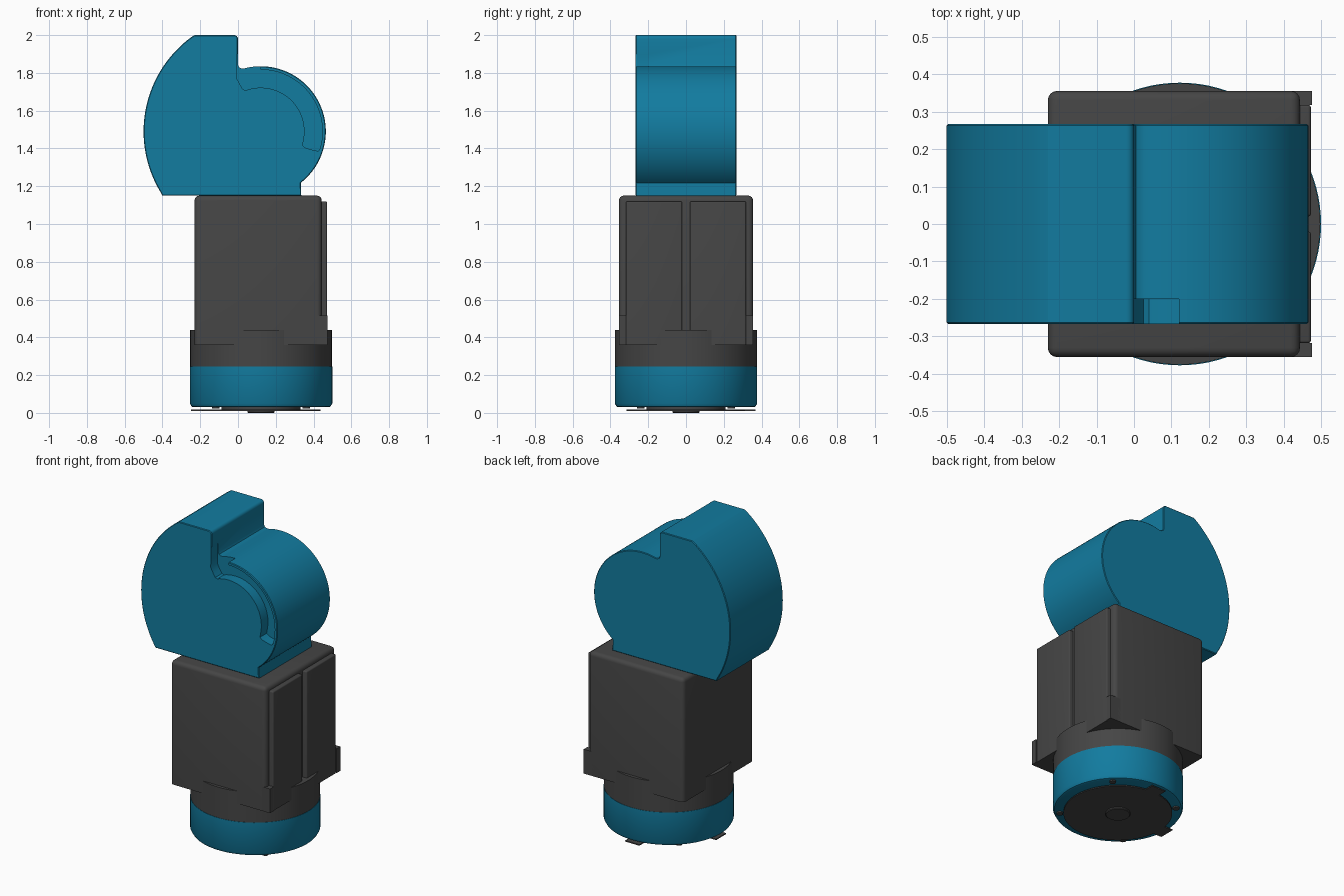
import bpy, bmesh
from math import cos, sin, radians, pi
from mathutils import Matrix

if "Cube" in bpy.data.objects:
    bpy.data.objects.remove(bpy.data.objects["Cube"])

CX, CZ = 0.12, 1.49      # pivot of the head, in the xz plane
BX = 0.122               # axis of the round base


def material(name, rgb):
    m = bpy.data.materials.new(name)
    m.diffuse_color = (*rgb, 1)
    m.use_nodes = True
    m.node_tree.nodes["Principled BSDF"].inputs["Base Color"].default_value = m.diffuse_color
    return m


TEAL = material("teal", (0.006, 0.2, 0.35))
DARK = material("dark_grey", (0.06, 0.06, 0.06))


def finish(name, bm, mat):
    bmesh.ops.recalc_face_normals(bm, faces=bm.faces)
    me = bpy.data.meshes.new(name)
    bm.to_mesh(me)
    bm.free()
    me.materials.append(mat)
    ob = bpy.data.objects.new(name, me)
    bpy.context.collection.objects.link(ob)
    return ob


def select(ob):
    bpy.ops.object.select_all(action='DESELECT')
    ob.select_set(True)
    bpy.context.view_layer.objects.active = ob


def smooth(ob):
    select(ob)
    bpy.ops.object.shade_smooth_by_angle(angle=radians(30))


def arc(r, a0, a1, n, cx=CX, cz=CZ):
    return [(cx + r * cos(radians(a0 + (a1 - a0) * i / n)),
             cz + r * sin(radians(a0 + (a1 - a0) * i / n))) for i in range(n + 1)]


def prism(name, pts, y0, y1, mat, bevel=0):
    """Extrude an xz profile along y, rounding only the two outline rims."""
    bm = bmesh.new()
    f = bm.faces.new([bm.verts.new((x, y0, z)) for x, z in pts])
    g = bmesh.ops.extrude_face_region(bm, geom=[f])
    vs = [v for v in g['geom'] if isinstance(v, bmesh.types.BMVert)]
    bmesh.ops.translate(bm, verts=vs, vec=(0, y1 - y0, 0))
    if bevel:
        rim = [e for e in bm.edges if abs(e.verts[0].co.y - e.verts[1].co.y) < 1e-6]
        bmesh.ops.bevel(bm, geom=rim, offset=bevel, segments=1, affect='EDGES', profile=0.5)
    return finish(name, bm, mat)


def box(name, x, y, z, mat, bevel=0, keep=lambda e: True):
    bm = bmesh.new()
    bmesh.ops.create_cube(bm, size=1)
    for v in bm.verts:
        v.co = [lo + (c + 0.5) * (hi - lo) for c, (lo, hi) in zip(v.co, (x, y, z))]
    if bevel:
        bmesh.ops.bevel(bm, geom=[e for e in bm.edges if keep(e)], offset=bevel,
                        segments=4, affect='EDGES', profile=0.5)
    ob = finish(name, bm, mat)
    smooth(ob)
    return ob


def lathe(name, prof, mat, x=BX, y=0, n=96):
    """Closed solid of revolution from (radius, z) pairs, bottom to top."""
    bm = bmesh.new()
    rings = [[bm.verts.new((x + r * cos(2 * pi * i / n), y + r * sin(2 * pi * i / n), z))
              for i in range(n)] for r, z in prof]
    for a, b in zip(rings, rings[1:]):
        for i in range(n):
            j = (i + 1) % n
            bm.faces.new((a[i], a[j], b[j], b[i]))
    bm.faces.new(rings[0])
    bm.faces.new(rings[-1])
    ob = finish(name, bm, mat)
    smooth(ob)
    return ob


# Head: large back arc, stepped top, smaller round nose
outline = (arc(0.62, 124.5, 213, 40)
           + [(0.335, 1.15)]
           + arc(0.345, -52, 105, 56)
           + [(0.018, 1.824), (0.006, 1.829), (0, 1.842)]
           + arc(0.02, 0, 90, 4, -0.02, 1.98))
outline[0] = (-0.23, 2.0)
outline[40] = (-0.40, 1.15)
head = prism("head", outline, -0.267, 0.267, TEAL, 0.004)

# Curved pocket in the front of the head, open at the top left
pocket = ([(-0.004, 1.9), (-0.006, 1.77), (0.012, 1.735), (0.026, 1.713)]
          + arc(0.232, 110, -12, 32)
          + [(0.342, 1.415), (0.36, 1.402), (0.395, 1.392), (0.425, 1.386)]
          + arc(0.327, -16, 90, 32) + [(CX, 1.9)])
cutter = prism("pocket_cutter", pocket, -0.35, -0.2, TEAL)
cutter.hide_render = True
mod = head.modifiers.new("pocket", 'BOOLEAN')
mod.operation, mod.solver, mod.object = 'DIFFERENCE', 'EXACT', cutter
select(head)
bpy.ops.object.modifier_apply(modifier="pocket")
bpy.data.objects.remove(cutter)
smooth(head)

# Body block: rounded everywhere but the underside
box("body", (-0.23, 0.443), (-0.355, 0.355), (0.36, 1.15), DARK, 0.025,
    lambda e: max(v.co.z for v in e.verts) > 1)

# Raised panels and lower corner lips on the right face
for s, side in ((-1, "front"), (1, "back")):
    box("panel_" + side, (0.42, 0.472), sorted((s * 0.02, s * 0.318)), (0.36, 1.12), DARK,
        0.008, lambda e: max(v.co.z for v in e.verts) > 1 and max(v.co.x for v in e.verts) > 0.45)
    box("corner_lip_" + side, (0.40, 0.475), sorted((s * 0.318, s * 0.355)), (0.36, 0.515), DARK)

# Round base: dark collar and teal ring
lathe("collar", [(0.375, 0.245), (0.375, 0.44)], DARK)
lathe("base_ring", [(0.358, 0.03), (0.368, 0.034), (0.377, 0.05), (0.377, 0.245)], TEAL)

# Bottom plate with boss and centre disc
lathe("plate_boss", [(0.21, 0.018), (0.21, 0.04)], DARK)
lathe("bottom_plate", [(0.315, 0.011), (0.315, 0.018)], DARK)
lathe("centre_disc", [(0.068, 0.0), (0.072, 0.004), (0.072, 0.014)], DARK, n=48)
box("plate_tab_left", (-0.248, -0.17), (-0.05, 0.05), (0.011, 0.018), DARK)
box("plate_tab_back", (BX - 0.05, BX + 0.05), (0.29, 0.368), (0.011, 0.018), DARK)

# Small screws around the ring underside
for i in range(4):
    a = radians(45 + 90 * i)
    lathe(f"screw_{i + 1}", [(0.02, 0.022), (0.02, 0.04)], DARK,
          BX + 0.338 * cos(a), 0.338 * sin(a), 20)
